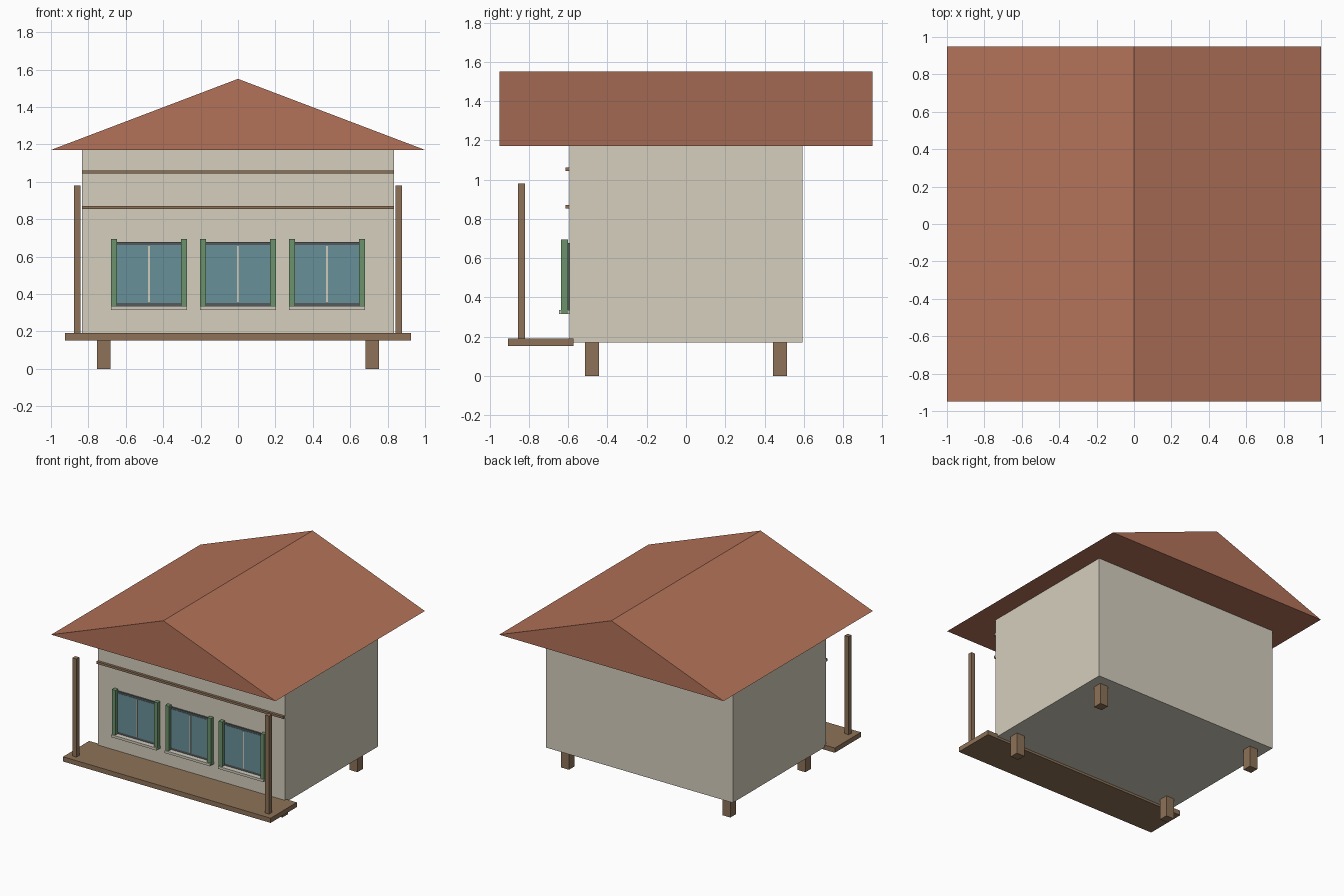
import bpy, bmesh

if "Cube" in bpy.data.objects:
    bpy.data.objects.remove(bpy.data.objects["Cube"])


def mat(name, r, g, b):
    m = bpy.data.materials.new(name)
    m.diffuse_color = (r, g, b, 1)
    m.use_nodes = True
    m.node_tree.nodes["Principled BSDF"].inputs["Base Color"].default_value = m.diffuse_color
    return m


WALL = mat("plaster", 0.66, 0.62, 0.51)
ROOF = mat("roof_tile", 0.45, 0.17, 0.10)
WOOD = mat("wood", 0.27, 0.17, 0.10)
GREEN = mat("green_paint", 0.15, 0.29, 0.15)
GLASS = mat("glass", 0.14, 0.28, 0.32)
DARK = mat("dark_frame", 0.09, 0.10, 0.11)
CREAM = mat("cream_trim", 0.62, 0.60, 0.50)


def finish(name, bm, material):
    bmesh.ops.recalc_face_normals(bm, faces=bm.faces)
    me = bpy.data.meshes.new(name)
    bm.to_mesh(me)
    bm.free()
    me.materials.append(material)
    ob = bpy.data.objects.new(name, me)
    bpy.context.collection.objects.link(ob)
    return ob


def box(name, x, y, z, material):
    """Box from (min, max) ranges on each axis."""
    bm = bmesh.new()
    bmesh.ops.create_cube(bm, size=1)
    for v in bm.verts:
        for i, (lo, hi) in enumerate((x, y, z)):
            v.co[i] = lo if v.co[i] < 0 else hi
    return finish(name, bm, material)


# House body
box("house_body", (-0.833, 0.833), (-0.594, 0.594), (0.17, 1.17), WALL)

# Gable roof: triangular profile extruded front to back
bm = bmesh.new()
face = bm.faces.new([bm.verts.new(p) for p in
                     ((-1, -0.95, 1.17), (1, -0.95, 1.17), (0, -0.95, 1.55))])
ext = bmesh.ops.extrude_face_region(bm, geom=[face], use_keep_orig=True)
bmesh.ops.translate(bm, vec=(0, 1.9, 0),
                    verts=[g for g in ext["geom"] if isinstance(g, bmesh.types.BMVert)])
finish("roof", bm, ROOF)

# Stilts under the body
for sx, side in ((-1, "left"), (1, "right")):
    for sy, end in ((-1, "front"), (1, "back")):
        cx, cy = 0.719 * sx, 0.478 * sy
        box(f"stilt_{end}_{side}", (cx - 0.036, cx + 0.036),
            (cy - 0.036, cy + 0.036), (0, 0.17), WOOD)
    # Porch post on the same side
    px = 0.859 * sx
    box(f"porch_post_{side}", (px - 0.018, px + 0.018),
        (-0.855, -0.819), (0.185, 0.98), WOOD)

# Porch deck
box("porch_deck", (-0.925, 0.925), (-0.906, -0.573), (0.152, 0.19), WOOD)

# Horizontal trim strips on the front wall
for name, z in (("lower_trim", 0.862), ("upper_trim", 1.052)):
    box(name, (-0.833, 0.833), (-0.614, -0.594), (z - 0.009, z + 0.009), WOOD)

# Windows: backing frame, glass, mullion, sill and side shutters
for i, cx in enumerate((-0.476, 0, 0.476), 1):
    box(f"window_frame_{i}", (cx - 0.172, cx + 0.172), (-0.606, -0.59), (0.335, 0.677), DARK)
    box(f"window_glass_{i}", (cx - 0.171, cx + 0.171), (-0.608, -0.60), (0.352, 0.662), GLASS)
    box(f"window_mullion_{i}", (cx - 0.005, cx + 0.005), (-0.611, -0.60), (0.357, 0.657), CREAM)
    box(f"window_sill_{i}", (cx - 0.202, cx + 0.202), (-0.646, -0.594), (0.315, 0.335), CREAM)
    for s, side in ((-1, "left"), (1, "right")):
        sx = cx + s * 0.187
        box(f"shutter_{side}_{i}", (sx - 0.016, sx + 0.016),
            (-0.636, -0.602), (0.317, 0.695), GREEN)
